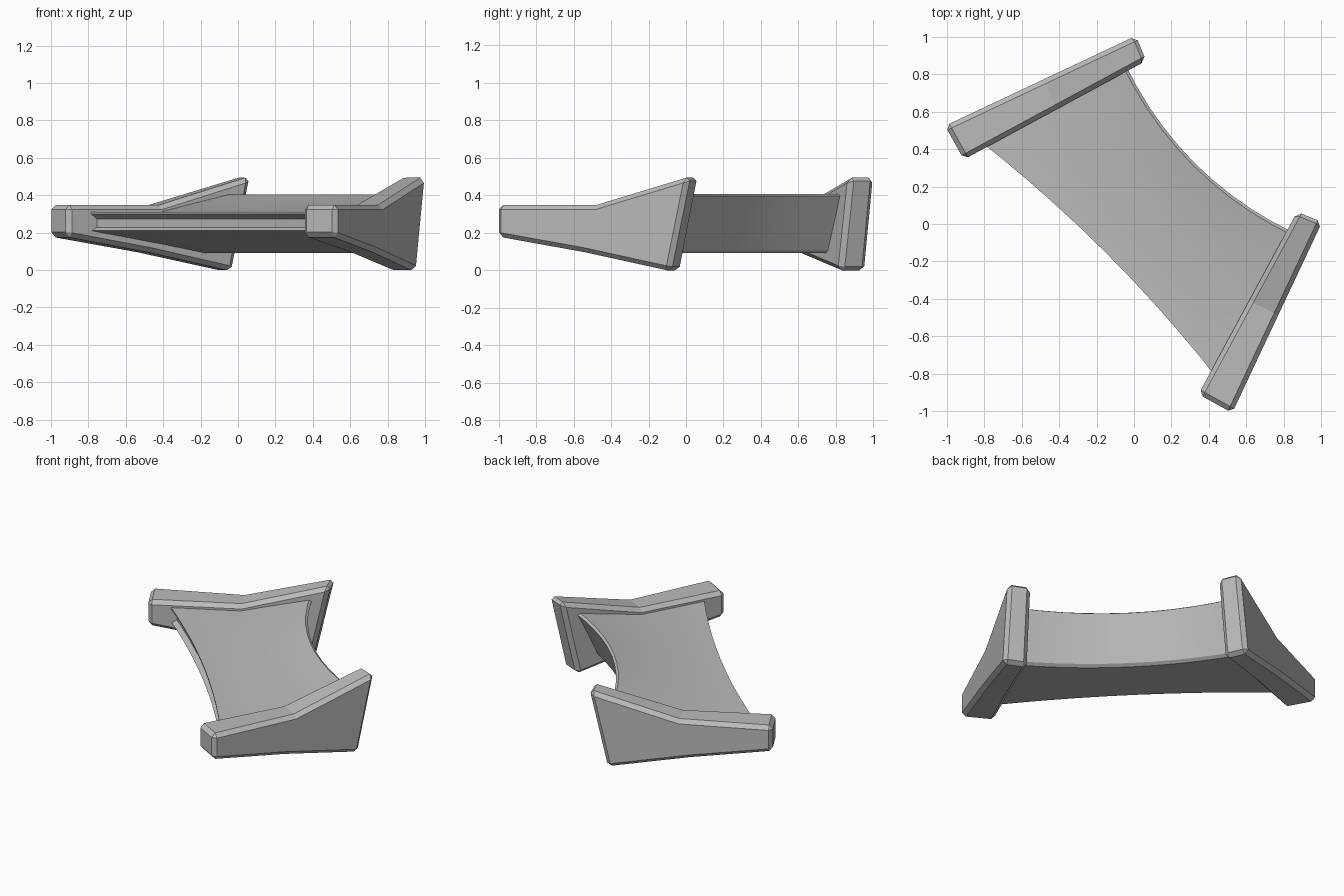
import bpy
import bmesh
from mathutils import Vector

cube = bpy.data.objects.get("Cube")
if cube:
    bpy.data.objects.remove(cube, do_unlink=True)

# Single plain metal colour
metal = bpy.data.materials.new("grey_metal")
metal.use_nodes = True
metal.diffuse_color = (0.5, 0.5, 0.5, 1)
shader = metal.node_tree.nodes["Principled BSDF"]
shader.inputs["Base Color"].default_value = metal.diffuse_color
shader.inputs["Roughness"].default_value = 0.7


def loft(name, rings):
    """Closed solid through a list of equal-length rings."""
    bm = bmesh.new()
    loops = [[bm.verts.new(co) for co in ring] for ring in rings]
    for a, b in zip(loops, loops[1:]):
        for i in range(len(a)):
            j = (i + 1) % len(a)
            bm.faces.new((a[i], a[j], b[j], b[i]))
    bm.faces.new(loops[0])
    bm.faces.new(loops[-1])
    bmesh.ops.recalc_face_normals(bm, faces=bm.faces)
    mesh = bpy.data.meshes.new(name)
    bm.to_mesh(mesh)
    bm.free()
    mesh.materials.append(metal)
    obj = bpy.data.objects.new(name, mesh)
    bpy.context.collection.objects.link(obj)
    return obj


# End plates: side profile as (distance along plate, height)
plate_profile = [(0, 0.348), (0.51, 0.348), (1, 0.5),
                 (0.9, -0.006), (0.45, 0.095), (0, 0.178)]
back_line = Vector((-1.01, 0.525)), Vector((0.015, 1.008))
front_line = Vector((-0.91, 0.345)), Vector((0.07, 0.875))


def end_plate(name, swap):
    rings = []
    for start, end in (back_line, front_line):
        ring = []
        for s, z in plate_profile:
            x, y = start.lerp(end, s)
            ring.append((y, x, z) if swap else (x, y, z))
        rings.append(ring)
    obj = loft(name, rings)
    bevel = obj.modifiers.new("chamfer", 'BEVEL')
    bevel.width = 0.025
    bevel.segments = 1
    bevel.limit_method = 'ANGLE'
    bevel.angle_limit = 0.6


end_plate("right_end_plate", False)
end_plate("left_end_plate", True)

# Curved body: section points as (half span, middle offset, end offset, height)
section = [
    (0.505, 0.075, 0.1, 0.31),
    (0.43, 0.315, 0.385, 0.405),
    (0.425, 0.325, 0.395, 0.395),
    (0.46, 0.25, 0.305, 0.105),
    (0.465, 0.235, 0.29, 0.09),
    (0.61, -0.152, -0.185, 0.21),
    (0.605, -0.13, -0.163, 0.228),
    (0.605, -0.13, -0.163, 0.272),
    (0.61, -0.152, -0.187, 0.3),
    (0.61, -0.152, -0.187, 0.31),
]
steps = 10
reach = 1.08
rings = []
for k in range(steps + 1):
    t = reach * (2 * k / steps - 1)
    ring = []
    for span, mid, end, z in section:
        across = mid + (end - mid) * t * t
        ring.append((across + span * t, across - span * t, z))
    rings.append(ring)
body = loft("curved_body", rings)

bpy.ops.object.select_all(action='DESELECT')
body.select_set(True)
bpy.context.view_layer.objects.active = body
bpy.ops.object.shade_smooth_by_angle(angle=0.3)
